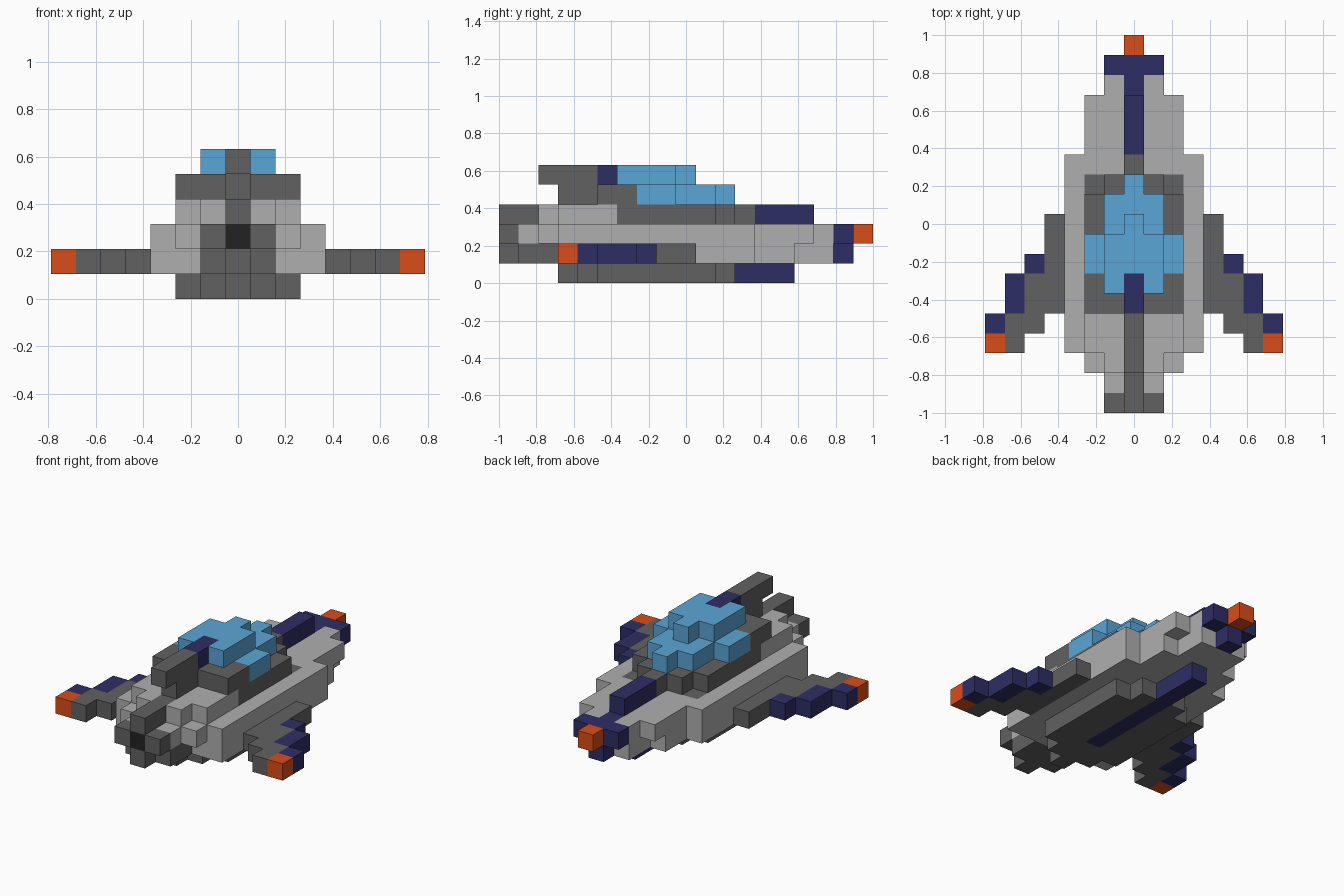
import bpy, bmesh, math
from mathutils import Vector

if "Cube" in bpy.data.objects:
    bpy.data.objects.remove(bpy.data.objects["Cube"])

U = 2 / 19                      # edge of one cube
grid = {}                       # (x, y, layer) -> part name


def bar(part, layer, cols, y0, y1):
    """Row of cubes from y0 to y1 in each column, mirrored left to right."""
    for c in cols:
        for x in (c, -c):
            for y in range(y0, y1 + 1):
                grid[x, y, layer] = part


# keel: stepped belly with a stripe along the centre
for c, y0, y1 in ((0, -6, -4), (1, -5, 2), (2, -4, 1)):
    bar("keel", 0, [c], y0, y1)
bar("keel_stripe", 0, [0], -3, 5)

# hull: two stacked layers tapering to the nose
for c, y0, y1 in ((0, -6, 7), (1, -6, 7), (2, -6, 5), (3, -6, 3)):
    bar("hull", 1, [c], y0, y1)
for c, y0, y1 in ((0, -8, 7), (1, -8, 7), (2, -7, 6), (3, -6, 3)):
    bar("hull", 2, [c], y0, y1)
for c, y0 in ((1, -7), (2, -6)):
    bar("hull", 3, [c], y0, -4)

# engine: cross-shaped frame around a dark outlet
bar("engine_frame", 1, [0], -9, -7)
bar("engine_frame", 1, [1], -8, -7)
bar("engine_frame", 2, [1], -9, -9)
bar("engine_outlet", 2, [0], -9, -9)

# spine and raised deck below the canopy
bar("deck", 3, [0], -9, 3)
bar("deck", 3, [1], -3, 2)
bar("deck", 3, [2], -3, 1)
bar("deck", 2, [2], 2, 2)
bar("deck", 4, [0], -6, -3)
bar("deck", 4, [1, 2], -4, -3)

# canopy glass in two steps
for c, y1 in ((0, 2), (1, 1), (2, -1)):
    bar("canopy", 4, [c], -2, y1)
bar("canopy", 5, [0], -2, 0)
bar("canopy", 5, [1], -3, -1)

# tail fin behind the canopy
bar("tail_fin", 5, [0], -7, -5)
bar("fin_stripe", 5, [0], -4, -3)

# nose
bar("nose_stripe", 3, [0], 4, 6)
bar("nose_stripe", 2, [0], 7, 7)
bar("nose_collar", 2, [0, 1], 8, 8)
bar("nose_collar", 1, [0], 8, 8)
bar("nose_tip", 2, [0], 9, 9)

# swept wings with coloured leading edges and tips
for c, y0, y1 in ((4, -4, 0), (5, -5, -3), (6, -6, -5)):
    bar("wings", 1, [c], y0, y1)
for c, y0, y1 in ((5, -2, -2), (6, -4, -3), (7, -5, -5)):
    bar("wing_edges", 1, [c], y0, y1)
bar("wing_tips", 1, [7], -6, -6)

COLORS = {
    "light": (0.43, 0.43, 0.43, 1), "dark": (0.12, 0.12, 0.12, 1),
    "black": (0.016, 0.016, 0.016, 1), "navy": (0.027, 0.027, 0.13, 1),
    "blue": (0.105, 0.38, 0.67, 1), "orange": (0.70, 0.075, 0.01, 1),
}
PAINT = {
    "hull": "light", "engine_outlet": "black", "canopy": "blue",
    "nose_tip": "orange", "wing_tips": "orange", "keel_stripe": "navy",
    "fin_stripe": "navy", "nose_stripe": "navy", "nose_collar": "navy",
    "wing_edges": "navy",
}
mats = {}
for name, rgba in COLORS.items():
    mats[name] = bpy.data.materials.new(name)
    mats[name].diffuse_color = rgba


def build(part):
    """Outer skin of all cubes in a part, flat areas merged."""
    bm = bmesh.new()
    for cell, owner in grid.items():
        if owner != part:
            continue
        centre = Vector((cell[0], cell[1], cell[2] + 0.5))
        for axis in range(3):
            for s in (-1, 1):
                near = list(cell)
                near[axis] += s
                if grid.get(tuple(near)) == part:
                    continue
                n, a, b = Vector(), Vector(), Vector()
                n[axis], a[(axis + 1) % 3], b[(axis + 2) % 3] = s / 2, s / 2, 0.5
                bm.faces.new([bm.verts.new((centre + n + p) * U)
                              for p in (-a - b, a - b, a + b, -a + b)])
    bmesh.ops.remove_doubles(bm, verts=bm.verts, dist=1e-4)
    bmesh.ops.dissolve_limit(bm, angle_limit=math.radians(1),
                             verts=bm.verts, edges=bm.edges)
    mesh = bpy.data.meshes.new(part)
    bm.to_mesh(mesh)
    bm.free()
    mesh.materials.append(mats[PAINT.get(part, "dark")])
    bpy.context.collection.objects.link(bpy.data.objects.new(part, mesh))


for part in sorted(set(grid.values())):
    build(part)

for m in bpy.data.materials:
    if m.users and not m.is_grease_pencil:
        m.use_nodes = True
        m.node_tree.nodes["Principled BSDF"].inputs["Base Color"].default_value = m.diffuse_color
